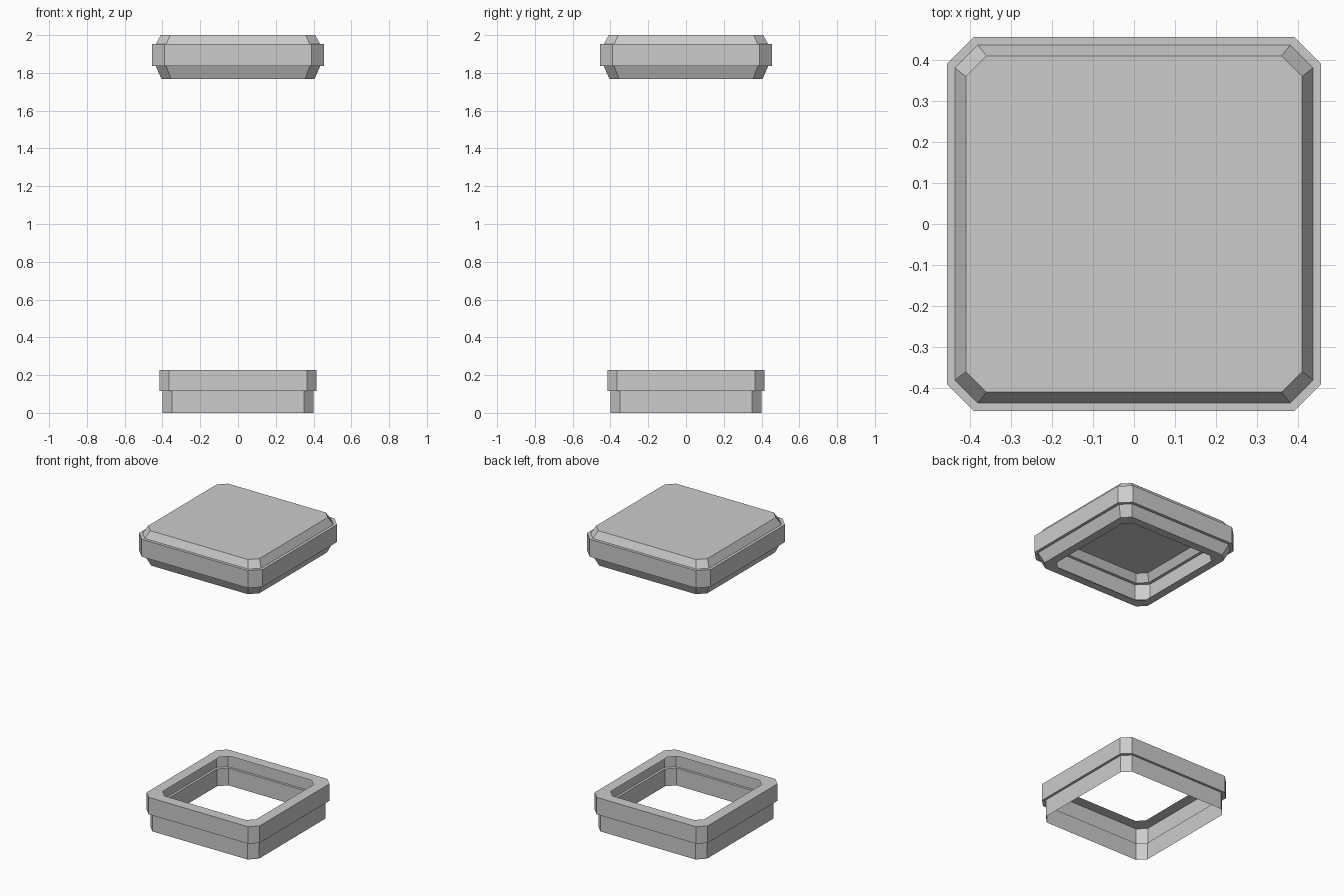
import bpy
import bmesh

if "Cube" in bpy.data.objects:
    bpy.data.objects.remove(bpy.data.objects["Cube"])


def octagon(bm, half, corner, z):
    """Square ring with cut corners; corner = where each straight side ends."""
    h, c = half, corner
    pts = [(h, -c), (h, c), (c, h), (-c, h), (-h, c), (-h, -c), (-c, -h), (c, -h)]
    return [bm.verts.new((x, y, z)) for x, y in pts]


def sheet(name, rings, cap_top=False):
    """Join successive cut-corner rings into one thin flat-faced shell."""
    bm = bmesh.new()
    loops = [octagon(bm, *r) for r in rings]
    for a, b in zip(loops, loops[1:]):
        for i in range(8):
            j = (i + 1) % 8
            bm.faces.new((a[i], a[j], b[j], b[i]))
    if cap_top:
        bm.faces.new(loops[-1])
    mesh = bpy.data.meshes.new(name)
    bm.to_mesh(mesh)
    bm.free()
    obj = bpy.data.objects.new(name, mesh)
    bpy.context.collection.objects.link(obj)
    return obj


# Open base collar: lower wall, small ledge, upper wall, inward rim
sheet("base_collar", [
    (0.40, 0.35, 0.0),
    (0.40, 0.35, 0.115),
    (0.416, 0.366, 0.115),
    (0.416, 0.366, 0.228),
    (0.345, 0.30, 0.228),
])

# Floating cap: bottom rim, lower slope, wide band, upper slope, closed top
sheet("top_cap", [
    (0.35, 0.305, 1.767),
    (0.405, 0.355, 1.767),
    (0.4355, 0.38, 1.836),
    (0.4545, 0.39, 1.836),
    (0.4545, 0.39, 1.952),
    (0.4355, 0.38, 1.952),
    (0.409, 0.359, 2.0),
], cap_top=True)
